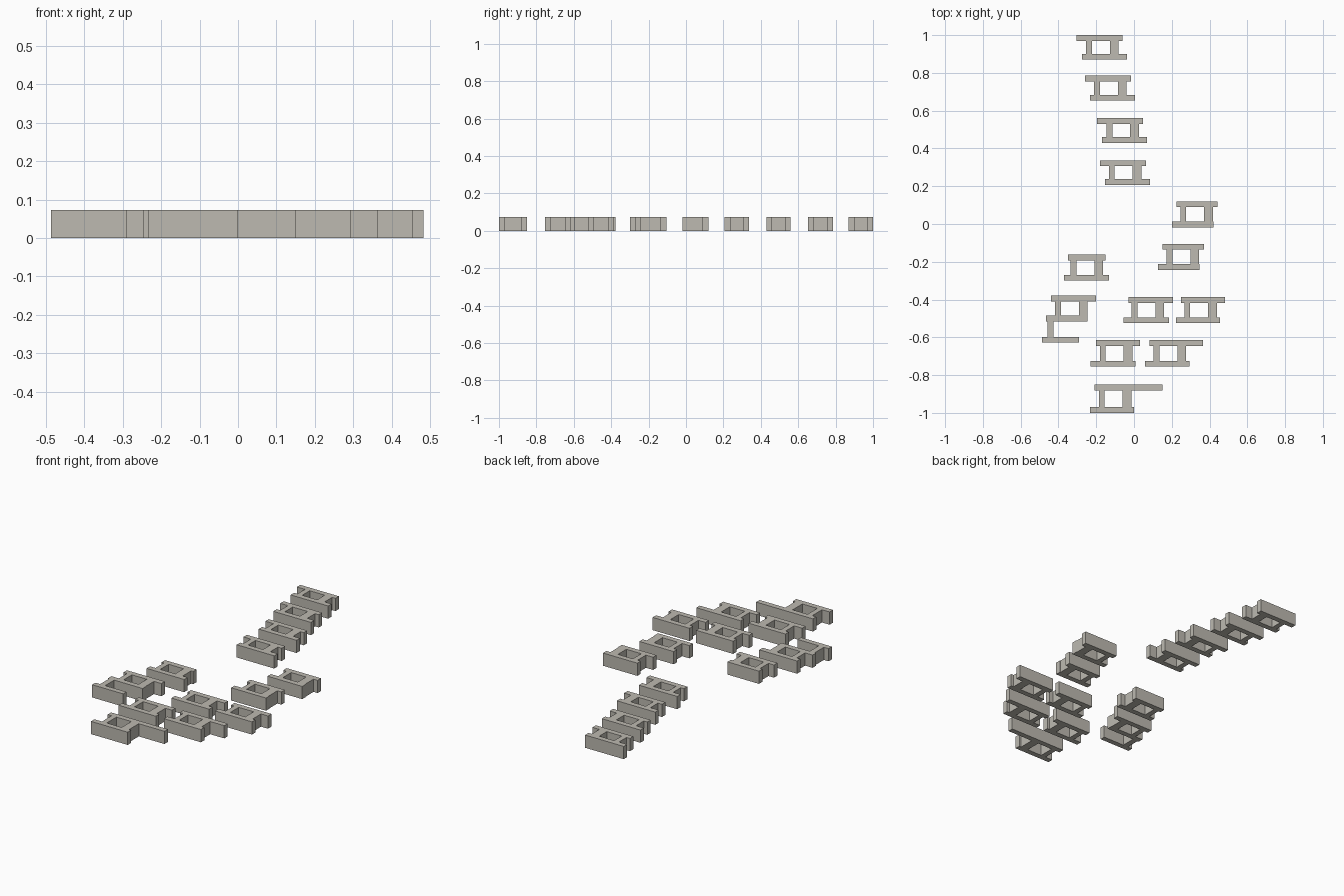
import bpy
import bmesh

if "Cube" in bpy.data.objects:
    bpy.data.objects.remove(bpy.data.objects["Cube"])

HEIGHT = 0.073
BAR = 0.031          # depth of the long bars
WEB_L = 0.03         # widths of the two cross webs and the gap between them
GAP = 0.095
WEB_R = 0.047

concrete = bpy.data.materials.new("warm_grey_concrete")
concrete.diffuse_color = (0.51, 0.49, 0.44, 1)
concrete.use_nodes = True
concrete.node_tree.nodes["Principled BSDF"].inputs["Base Color"].default_value = concrete.diffuse_color


def bar(bm, x0, x1, y0, y1, top=(), bottom=()):
    """Flat bar with extra corners where webs meet its long edges."""
    pts = [(x, y0) for x in sorted((x0, x1, *bottom))]
    pts += [(x, y1) for x in sorted((x0, x1, *top), reverse=True)]
    bm.faces.new([bm.verts.new((x, y, 0)) for x, y in pts])


def finish(name, bm):
    """Weld the plan and thicken it upward into a solid block."""
    bmesh.ops.remove_doubles(bm, verts=bm.verts, dist=0.0005)
    me = bpy.data.meshes.new(name)
    bm.to_mesh(me)
    bm.free()
    me.materials.append(concrete)
    ob = bpy.data.objects.new(name, me)
    bpy.context.collection.objects.link(ob)
    mod = ob.modifiers.new("height", 'SOLIDIFY')
    mod.thickness = HEIGHT
    mod.offset = 1


def block(name, bx0, bx1, fx0, fx1, back, front, web, foot=False):
    bm = bmesh.new()
    a, b = web, web + WEB_L
    c, d = b + GAP, b + GAP + WEB_R
    if foot:
        d = min(d, fx1 - 0.002)
    yb, yf = back - BAR, front + BAR
    foot_web = (-0.457, -0.425) if foot else ()
    bar(bm, bx0, bx1, yb, back, bottom=(a, b, c, d))
    bar(bm, fx0, fx1, front, yf, top=(a, b, c, d), bottom=foot_web)
    bar(bm, a, b, yf, yb)
    bar(bm, c, d, yf, yb)
    if foot:  # extra open leg and bar in front
        bar(bm, *foot_web, -0.597, front)
        bar(bm, -0.487, -0.29, -0.627, -0.597, top=foot_web)
    finish(name, bm)


# back bar x range, front bar x range, back y, front y, left web x
blocks = [
    (-0.305, -0.06, -0.275, -0.037, 1.0, 0.87, -0.253),
    (-0.26, -0.015, -0.233, 0.005, 0.785, 0.653, -0.211),
    (-0.197, 0.047, -0.17, 0.07, 0.56, 0.43, -0.145),
    (-0.18, 0.063, -0.153, 0.085, 0.337, 0.207, -0.133),
    (0.225, 0.443, 0.20, 0.42, 0.12, -0.018, 0.245),
    (0.152, 0.37, 0.127, 0.348, -0.105, -0.243, 0.173),
    (-0.35, -0.15, -0.37, -0.132, -0.162, -0.30, -0.335),
    (-0.44, -0.20, -0.465, -0.245, -0.378, -0.515, -0.417),
    (-0.028, 0.207, -0.055, 0.185, -0.387, -0.525, -0.012),
    (0.248, 0.483, 0.222, 0.456, -0.387, -0.525, 0.267),
    (-0.20, 0.033, -0.23, 0.007, -0.615, -0.755, -0.18),
    (0.083, 0.365, 0.058, 0.293, -0.615, -0.755, 0.104),
    (-0.21, 0.15, -0.233, 0.0, -0.85, -1.0, -0.185),
]
for i, row in enumerate(blocks):
    block(f"block_{i + 1}", *row, foot=(i == 7))
